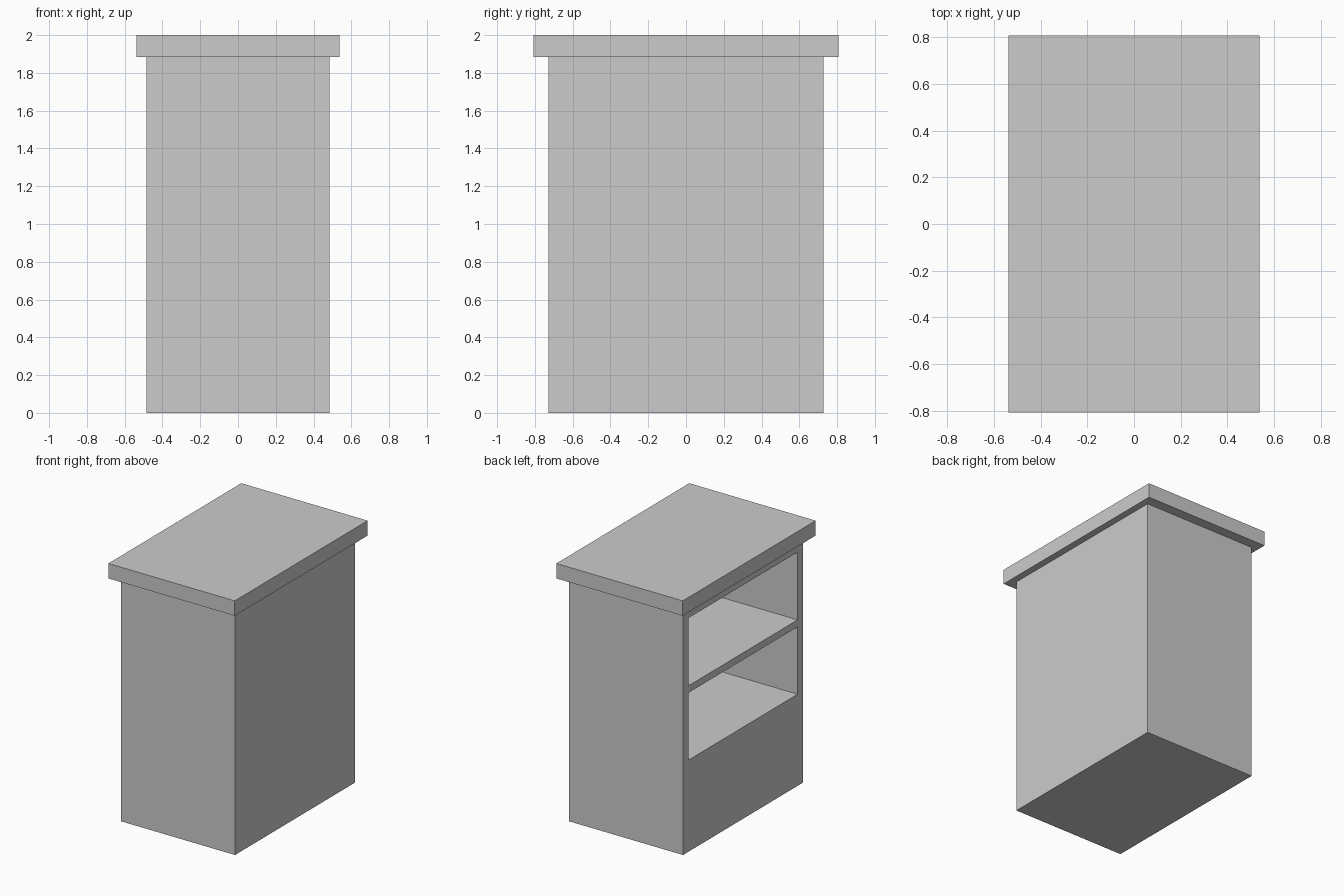
import bpy
import bmesh
from mathutils import Matrix, Vector

if "Cube" in bpy.data.objects:
    bpy.data.objects.remove(bpy.data.objects["Cube"])


def box(name, lo, hi):
    """Axis-aligned box from its lowest to its highest corner."""
    lo, hi = Vector(lo), Vector(hi)
    bm = bmesh.new()
    bmesh.ops.create_cube(bm, size=1, matrix=Matrix.LocRotScale((lo + hi) / 2, None, hi - lo))
    mesh = bpy.data.meshes.new(name)
    bm.to_mesh(mesh)
    bm.free()
    obj = bpy.data.objects.new(name, mesh)
    bpy.context.collection.objects.link(obj)
    return obj


HX, HY = 0.485, 0.729      # half size of the cabinet body
TX, TY = 0.538, 0.808      # half size of the overhanging top
TOP_Z = 1.885
WALL = 0.065

# Cabinet body
body = box("cabinet_body", (-HX, -HY, 0), (HX, HY, TOP_Z))

# Two open shelf bays cut into the left side
for i, (z0, z1) in enumerate([(0.705, 1.223), (1.277, 1.798)]):
    cutter = box(f"bay_cutter_{i + 1}", (-HX - 0.1, -HY + WALL, z0), (HX - WALL, HY - WALL, z1))
    cutter.hide_render = True
    mod = body.modifiers.new(f"bay_{i + 1}", 'BOOLEAN')
    mod.operation = 'DIFFERENCE'
    mod.solver = 'EXACT'
    mod.object = cutter
    # Apply the cut and discard the helper
    bpy.context.view_layer.objects.active = body
    bpy.ops.object.modifier_apply(modifier=mod.name)
    bpy.data.objects.remove(cutter)

# Overhanging counter top
box("counter_top", (-TX, -TY, TOP_Z), (TX, TY, 2.0))
